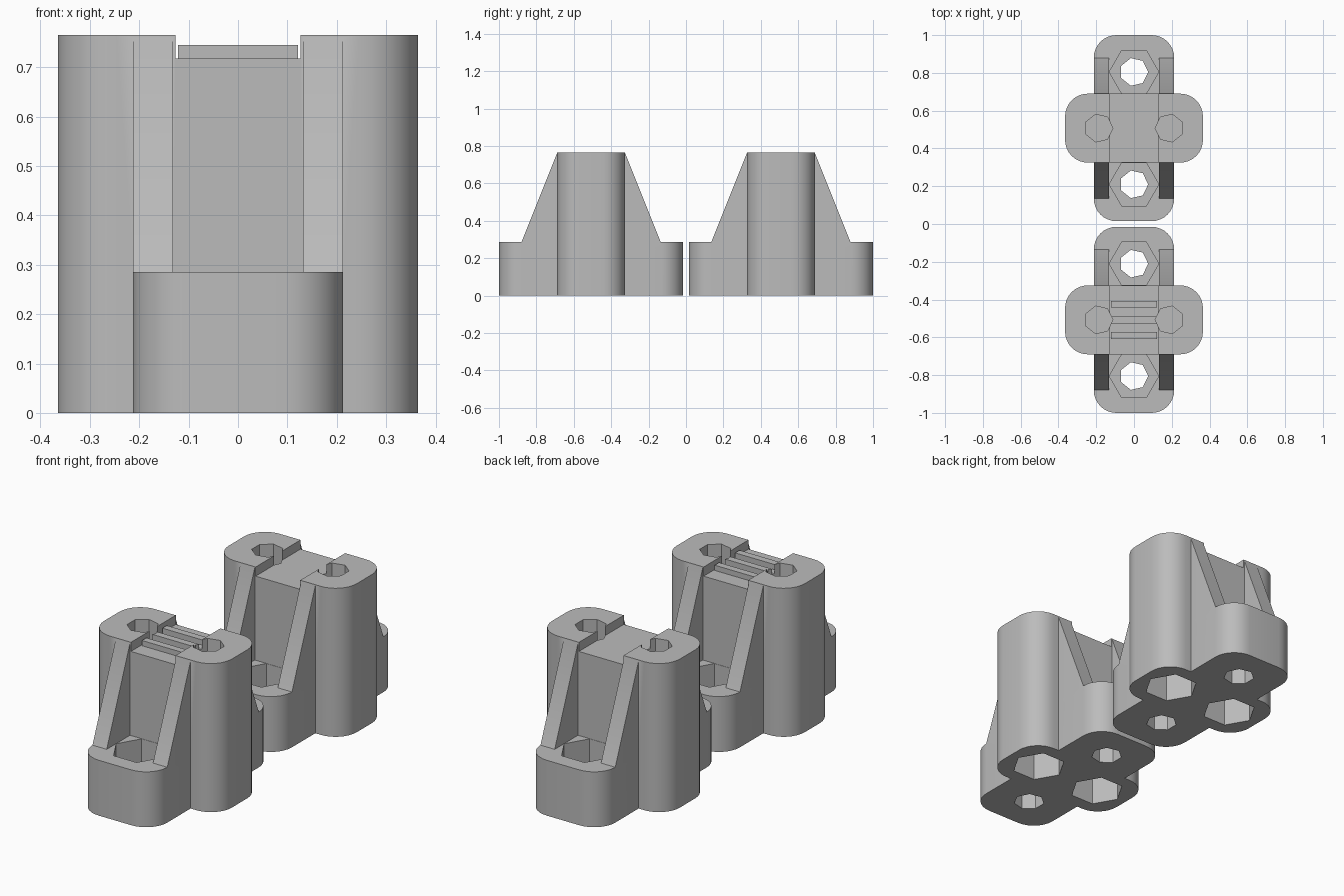
import bpy, bmesh, math
from mathutils import Vector

cube = bpy.data.objects.get("Cube")
if cube:
    bpy.data.objects.remove(cube, do_unlink=True)

grey = bpy.data.materials.new("plain grey")
grey.use_nodes = True
grey.diffuse_color = (0.5, 0.5, 0.5, 1)
grey.node_tree.nodes["Principled BSDF"].inputs["Base Color"].default_value = (0.5, 0.5, 0.5, 1)

BODY_X, BODY_Y, BODY_Z = 0.365, 0.1825, 0.765
BASE_X, BASE_Y, BASE_Z = 0.213, 0.4925, 0.285
FILLET, SLOT_Z = 0.12, 0.718
HOLE_R, NUT_R, NUT_DEPTH = 0.075, 0.131, 0.16


def prism(name, outline, lo, hi, along_x=False):
    """Extrude a 2D outline along z, or a (y, z) outline along x."""
    bm = bmesh.new()
    place = (lambda a, b: (lo, a, b)) if along_x else (lambda a, b: (a, b, lo))
    face = bm.faces.new([bm.verts.new(place(a, b)) for a, b in outline])
    ext = bmesh.ops.extrude_face_region(bm, geom=[face])
    shift = Vector((hi - lo, 0, 0) if along_x else (0, 0, hi - lo))
    bmesh.ops.translate(bm, vec=shift,
                        verts=[v for v in ext["geom"] if isinstance(v, bmesh.types.BMVert)])
    bmesh.ops.recalc_face_normals(bm, faces=bm.faces)
    mesh = bpy.data.meshes.new(name)
    bm.to_mesh(mesh)
    bm.free()
    mesh.materials.append(grey)
    ob = bpy.data.objects.new(name, mesh)
    bpy.context.collection.objects.link(ob)
    return ob


def rounded(hx, hy, r, steps=8):
    pts = []
    for q, (sx, sy) in enumerate([(1, 1), (-1, 1), (-1, -1), (1, -1)]):
        for i in range(steps + 1):
            a = (q + i / steps) * math.pi / 2
            pts.append((sx * (hx - r) + r * math.cos(a), sy * (hy - r) + r * math.sin(a)))
    return pts


def polygon(n, r, cx, cy, start=0.0):
    turns = [start + math.tau * i / n for i in range(n)]
    return [(cx + r * math.cos(a), cy + r * math.sin(a)) for a in turns]


def box(x, y0, y1):
    return [(-x, y0), (x, y0), (x, y1), (-x, y1)]


def combine(ob, other, operation):
    mod = ob.modifiers.new("combine", "BOOLEAN")
    mod.operation, mod.solver, mod.object = operation, "EXACT", other
    bpy.context.view_layer.update()
    graph = bpy.context.evaluated_depsgraph_get()
    mesh = bpy.data.meshes.new_from_object(ob.evaluated_get(graph))
    ob.modifiers.clear()
    ob.data = mesh
    bpy.data.objects.remove(other, do_unlink=True)


def clamp_block(name, y, gripping):
    block = prism(name, rounded(BODY_X, BODY_Y, FILLET), 0, BODY_Z)

    def add(outline, lo, hi, along_x=False):
        combine(block, prism("addition", outline, lo, hi, along_x), "UNION")

    def cut(outline, lo, hi):
        combine(block, prism("cutter", outline, lo, hi), "DIFFERENCE")

    # Low base and the two pairs of sloping ribs
    add(rounded(BASE_X, BASE_Y, FILLET), 0, BASE_Z)
    foot = BASE_Y - FILLET
    rib = [(-foot, 0.25), (foot, 0.25), (foot, BASE_Z), (BODY_Y, 0.76),
           (-BODY_Y, 0.76), (-foot, BASE_Z)]
    for lo, hi in ((-BASE_X, -0.132), (0.132, BASE_X)):
        add(rib, lo, hi, along_x=True)

    # Slot across the top, with grip bars on one of the two blocks
    cut(box(0.127, -0.3, 0.3), SLOT_Z, 0.9)
    if gripping:
        for mid in (-0.083, 0, 0.083):
            add(box(0.121, mid - 0.018, mid + 0.018), 0.69, 0.745)

    # Bolt holes in the body, with nut pockets below
    for side in (-1, 1):
        x = side * 0.187
        cut(polygon(7, HOLE_R, x, 0, 0 if side < 0 else math.pi), NUT_DEPTH + 0.02, 0.9)
        cut(polygon(6, NUT_R, x, 0), -0.1, NUT_DEPTH)
    # Bolt holes through the base, with nut pockets above
    for side in (-1, 1):
        cut(polygon(7, HOLE_R, 0, side * 0.2975), -0.1, 0.2)
        cut(polygon(6, NUT_R, 0, side * 0.2975), BASE_Z - NUT_DEPTH, BASE_Z + 0.05)

    block.location.y = y
    bpy.ops.object.select_all(action="DESELECT")
    block.select_set(True)
    bpy.context.view_layer.objects.active = block
    bpy.ops.object.shade_smooth_by_angle(angle=math.radians(30))


clamp_block("front_clamp_block", -0.5075, True)
clamp_block("back_clamp_block", 0.5075, False)
